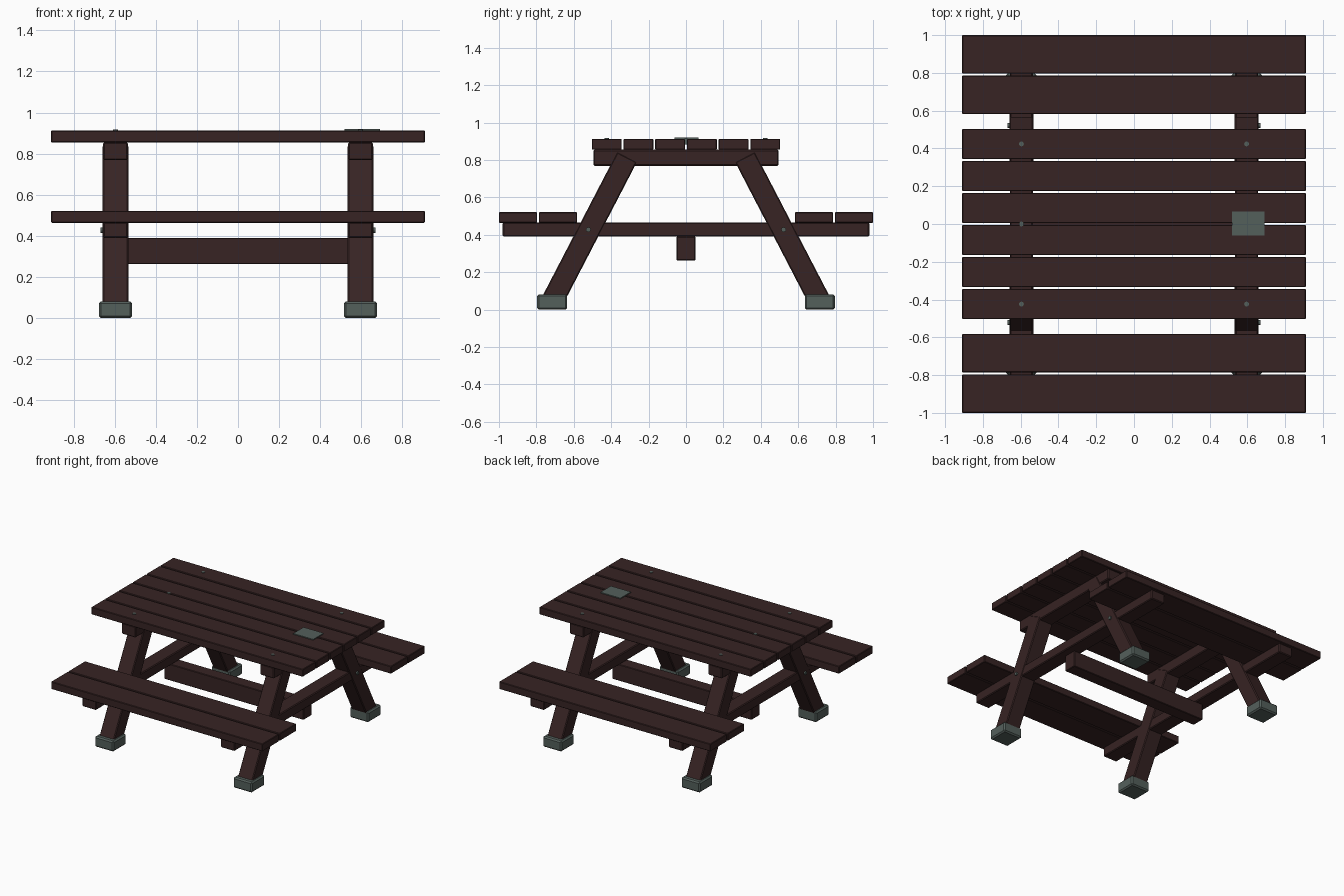
import bpy
import math
from mathutils import Vector

cube = bpy.data.objects.get("Cube")
if cube:
    bpy.data.objects.remove(cube, do_unlink=True)


def material(name, rgb):
    mat = bpy.data.materials.new(name)
    mat.use_nodes = True
    mat.diffuse_color = (*rgb, 1)
    mat.node_tree.nodes["Principled BSDF"].inputs["Base Color"].default_value = (*rgb, 1)
    return mat


WOOD = material("dark_brown_wood", (0.038, 0.017, 0.017))
GREY = material("grey_green_metal", (0.088, 0.115, 0.105))


def box(name, centre, size, mat=WOOD, bevel=0.004, tilt=0):
    """Bevelled box, optionally tilted about the x axis."""
    bpy.ops.mesh.primitive_cube_add(size=1, location=centre)
    ob = bpy.context.object
    ob.name = name
    ob.scale = size
    bpy.ops.object.transform_apply(location=False, rotation=False, scale=True)
    ob.rotation_euler.x = tilt
    ob.data.materials.append(mat)
    if bevel:
        mod = ob.modifiers.new("bevel", "BEVEL")
        mod.width = bevel
        mod.segments = 1
    return ob


def bolt(name, centre, depth, sideways=False):
    bpy.ops.mesh.primitive_cylinder_add(
        vertices=12, radius=0.013, depth=depth, location=centre,
        rotation=(0, math.pi / 2 if sideways else 0, 0))
    ob = bpy.context.object
    ob.name = name
    ob.data.materials.append(GREY)


# Table top and bench planks
for i in range(6):
    box("table_plank", (0, (i - 2.5) * 0.1695, 0.884), (1.82, 0.16, 0.058))
for side in (-1, 1):
    for y in (0.684, 0.898):
        box("seat_plank", (0, side * y, 0.493), (1.82, 0.204, 0.058))

# End frames: cross beams, splayed legs, feet and bolts
leg_top = Vector((0, 0.315, 0.816))
leg_bottom = Vector((0, 0.718, 0.04))
leg_axis = leg_top - leg_bottom
leg_mid = (leg_top + leg_bottom) / 2
tilt = math.atan2(-leg_axis.y, leg_axis.z)
for end in (-1, 1):
    x = end * 0.596
    box("table_beam", (x, 0, 0.812), (0.12, 0.99, 0.086), bevel=0.006)
    box("seat_beam", (x, 0, 0.428), (0.12, 1.96, 0.076), bevel=0.006)
    bolt("centre_bolt", (x, 0, 0.9), 0.034)
    for side in (-1, 1):
        box("leg", (x, side * leg_mid.y, leg_mid.z),
            (0.126, 0.118, leg_axis.length), bevel=0.006, tilt=side * tilt)
        box("foot", (x, side * 0.716, 0.041), (0.162, 0.162, 0.082), GREY, 0.01)
        bolt("leg_bolt", (x + end * 0.06, side * 0.522, 0.428), 0.026, True)
        bolt("table_bolt", (x, side * 0.424, 0.9), 0.034)

# Stretcher joining the frames, and the small plate on the table top
box("stretcher", (0, 0, 0.327), (1.2, 0.1, 0.128))
box("table_plate", (0.604, 0.003, 0.916), (0.172, 0.128, 0.008), GREY, 0)
